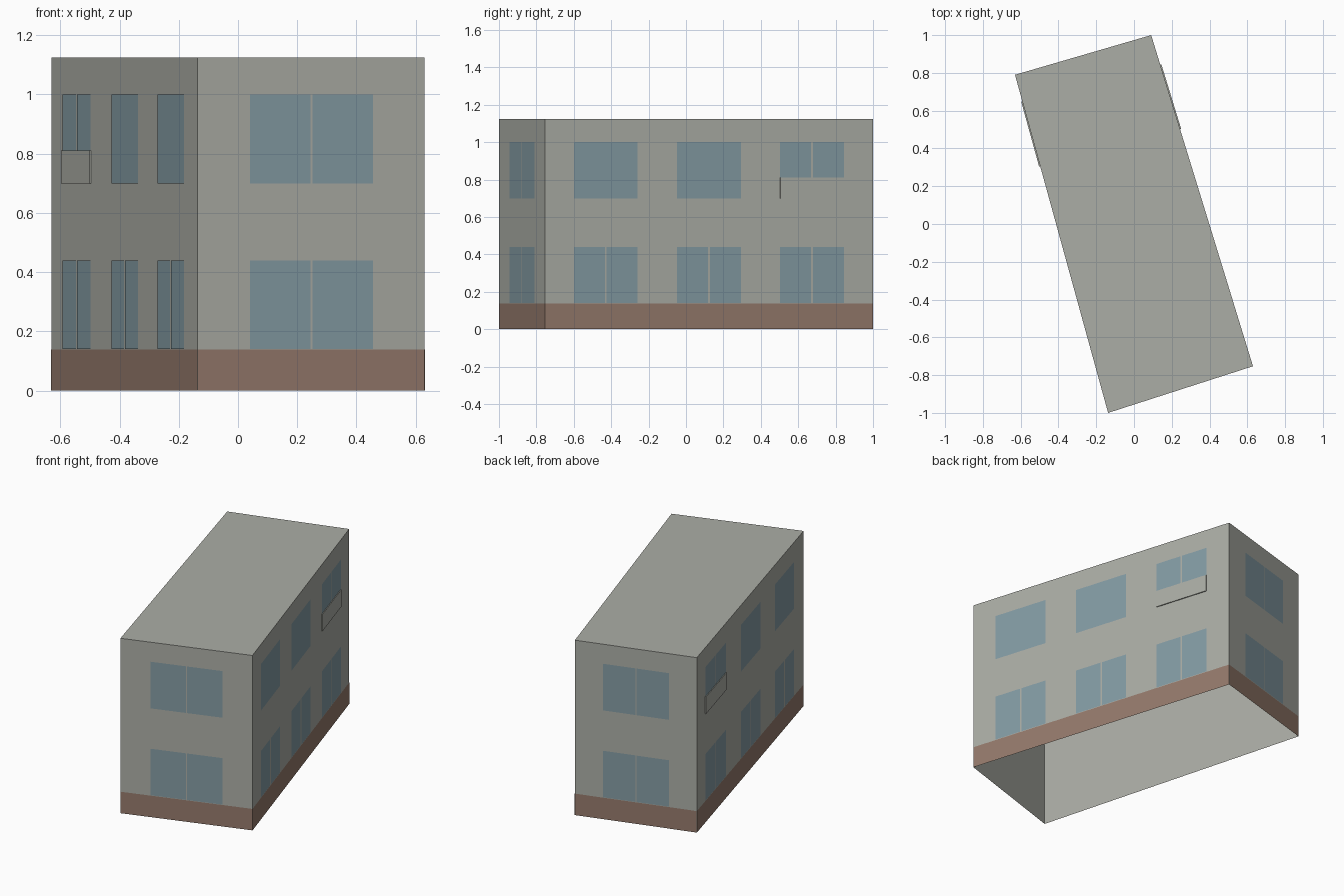
import bpy
from mathutils import Vector

cube = bpy.data.objects.get("Cube")
if cube:
    bpy.data.objects.remove(cube, do_unlink=True)


def material(name, rgb):
    mat = bpy.data.materials.new(name)
    mat.use_nodes = True
    mat.diffuse_color = (*rgb, 1)
    mat.node_tree.nodes["Principled BSDF"].inputs["Base Color"].default_value = (*rgb, 1)
    return mat


WALL = material("warm grey plaster", (0.41, 0.42, 0.38))
GLASS = material("blue grey glass", (0.23, 0.33, 0.37))
BASE = material("brown plinth", (0.30, 0.195, 0.15))

# Footprint corners, counter-clockwise from the front
CORNERS = [Vector(c) for c in
           ((-0.137, -1.0, 0), (0.63, -0.753, 0), (0.091, 1.0, 0), (-0.63, 0.79, 0))]
HEIGHT = 1.125


def mesh_object(name, verts, faces, mat):
    mesh = bpy.data.meshes.new(name)
    mesh.from_pydata(verts, [], faces)
    mesh.materials.append(mat)
    obj = bpy.data.objects.new(name, mesh)
    bpy.context.collection.objects.link(obj)
    return obj


def plate(name, side, t0, t1, z0, z1, mat, lift, solid=False):
    """Thin plate on one wall; t runs 0 to 1 along that wall."""
    a, b = CORNERS[side], CORNERS[(side + 1) % 4]
    along = b - a
    out = Vector((along.y, -along.x, 0)).normalized() * lift
    up = Vector((0, 0, 1))
    verts = [a + along * t + up * z + out
             for t, z in ((t0, z0), (t1, z0), (t1, z1), (t0, z1))]
    faces = [(0, 1, 2, 3)]
    if solid:  # close the rim back to the wall
        verts += [v - out for v in verts]
        faces += [(i, i + 4, (i + 1) % 4 + 4, (i + 1) % 4) for i in range(4)]
    return mesh_object(name, verts, faces, mat)


def window(name, side, t0, t1, z0, z1, gap=0.0):
    """One pane, or two panes with a narrow strip of wall between."""
    if not gap:
        plate(name, side, t0, t1, z0, z1, GLASS, 0.0015)
        return
    mid = (t0 + t1) / 2
    plate(name + "_pane_a", side, t0, mid - gap / 2, z0, z1, GLASS, 0.0015)
    plate(name + "_pane_b", side, mid + gap / 2, t1, z0, z1, GLASS, 0.0015)


# Wall shell with flat roof, open underneath
top = [c + Vector((0, 0, HEIGHT)) for c in CORNERS]
mesh_object("wall_shell", CORNERS + top,
            [(i, (i + 1) % 4, (i + 1) % 4 + 4, i + 4) for i in range(4)] + [(4, 5, 6, 7)],
            WALL)

# Plinth band around the foot
for side, label in enumerate(("front", "left", "back", "right")):
    plate(label + "_plinth", side, 0, 1, 0, 0.138, BASE, 0.001)

LOWER, UPPER = (0.141, 0.44), (0.70, 1.0)
SILL = 0.81

# Wide double windows on the short walls
for side, label in ((0, "front"), (2, "back")):
    for floor, span in (("lower", LOWER), ("upper", UPPER)):
        window(f"{label}_{floor}_window", side, 0.23, 0.773, *span, gap=0.008)

# Three window bays on each long wall, the rear upper one shorter with a panel below
for side, label in ((1, "left"), (3, "right")):
    for bay, start in enumerate((0.087, 0.402, 0.716)):
        t0, t1 = start, start + 0.195
        if side == 3:
            t0, t1 = 1 - t1 + 0.01, 1 - t0 - 0.003
            t0, t1 = (t0 - 0.02, t1 - 0.01) if bay == 2 else (t0, t1)
        name = f"{label}_bay_{bay + 1}"
        window(name + "_lower_window", side, t0, t1, *LOWER, gap=0.006)
        if bay == 2:
            window(name + "_upper_window", side, t0, t1, SILL, UPPER[1], gap=0.006)
            plate(name + "_sill_panel", side, t0, t1, UPPER[0], SILL, WALL, 0.006, True)
        else:
            window(name + "_upper_window", side, t0, t1, *UPPER)
